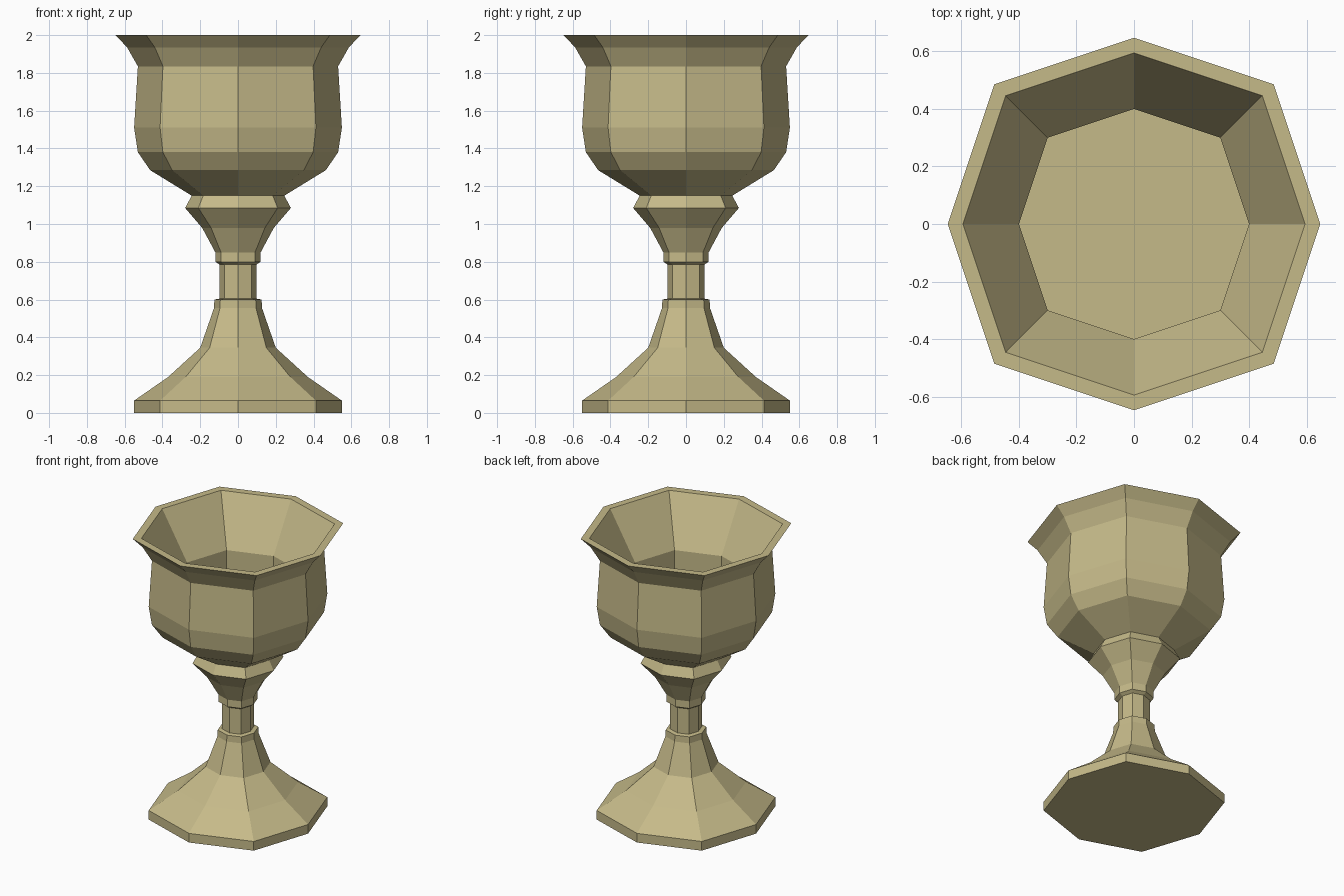
import bpy
import bmesh

if "Cube" in bpy.data.objects:
    bpy.data.objects.remove(bpy.data.objects["Cube"])

DIAG = 0.75  # x and y of the diagonal corners, relative to the axis corners
CORNERS = [(1, 0), (DIAG, DIAG), (0, 1), (-DIAG, DIAG),
           (-1, 0), (-DIAG, -DIAG), (0, -1), (DIAG, -DIAG)]

brass = bpy.data.materials.new("pale_brass")
brass.diffuse_color = (0.56, 0.49, 0.25, 1)
brass.use_nodes = True
brass.node_tree.nodes["Principled BSDF"].inputs["Base Color"].default_value = brass.diffuse_color


def octagon_part(name, profile, cap_start=False, cap_end=False):
    """Sweep a (radius, z) profile around the eight-cornered section."""
    bm = bmesh.new()
    rings = [[bm.verts.new((r * x, r * y, z)) for x, y in CORNERS]
             for r, z in profile]
    for low, high in zip(rings, rings[1:]):
        for i in range(8):
            j = (i + 1) % 8
            bm.faces.new((low[i], low[j], high[j], high[i]))
    if cap_start:
        bm.faces.new(rings[0][::-1])
    if cap_end:
        bm.faces.new(rings[-1])
    mesh = bpy.data.meshes.new(name)
    bm.to_mesh(mesh)
    bm.free()
    mesh.materials.append(brass)
    obj = bpy.data.objects.new(name, mesh)
    bpy.context.collection.objects.link(obj)
    return obj


# Flared foot with a flat ledge where the stem starts
octagon_part("foot", [(0.55, 0), (0.55, 0.065), (0.37, 0.19), (0.20, 0.345),
                      (0.127, 0.555), (0.125, 0.60), (0.097, 0.605)],
             cap_start=True)

# Thin stem, small collar and the knop under the bowl
octagon_part("stem", [(0.097, 0.605), (0.097, 0.785), (0.12, 0.80),
                      (0.12, 0.85), (0.19, 0.98), (0.28, 1.085),
                      (0.245, 1.15)])

# Bowl: outside, flared lip, sloping inner wall, straight well and floor
octagon_part("bowl", [(0.245, 1.15), (0.465, 1.285), (0.53, 1.38),
                      (0.55, 1.51), (0.53, 1.835), (0.587, 1.935),
                      (0.648, 2.0), (0.595, 2.0), (0.40, 1.67),
                      (0.40, 1.36)],
             cap_end=True)
